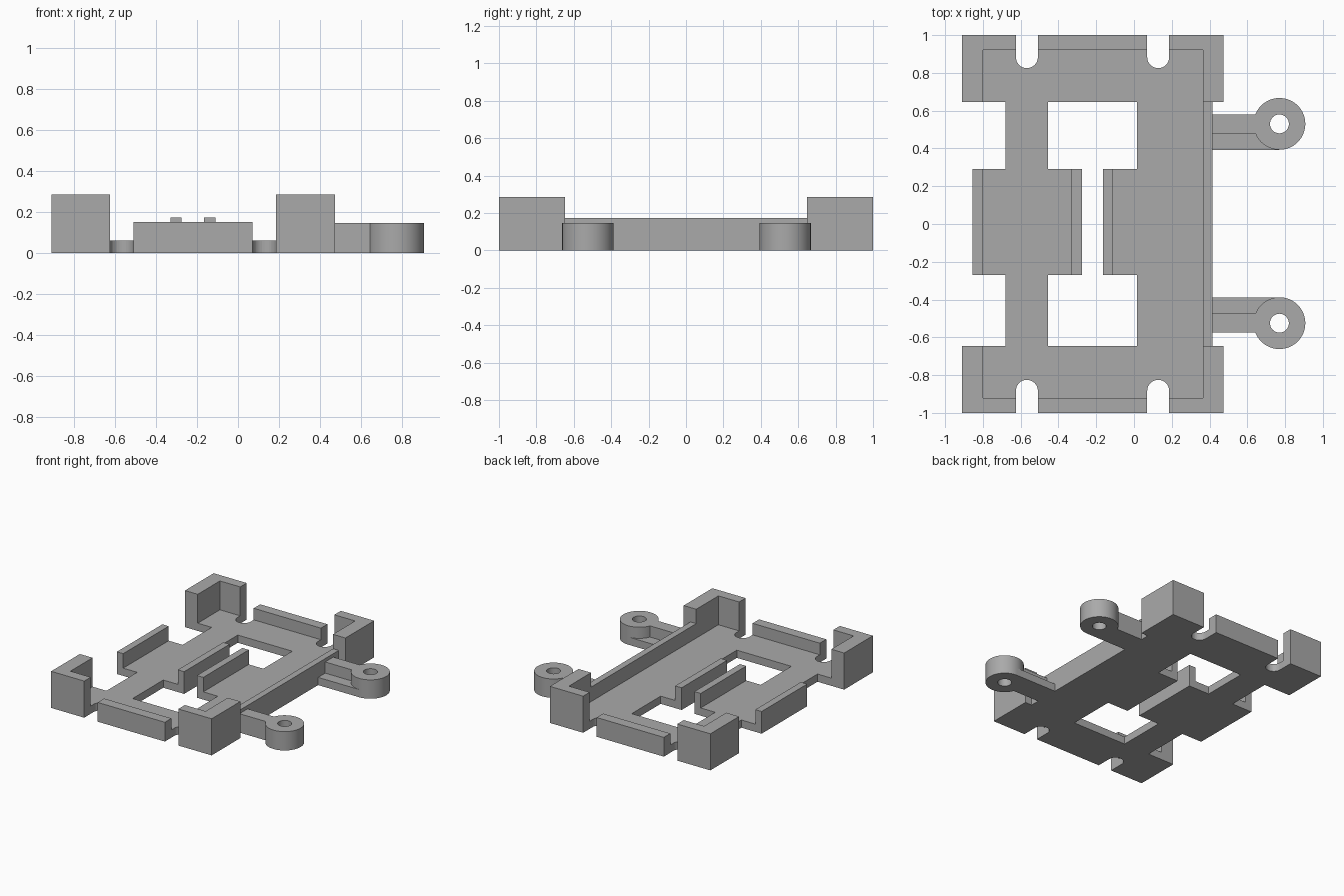
import bpy, bmesh
from math import sin, cos, pi, asin

cube = bpy.data.objects.get("Cube")
if cube:
    bpy.data.objects.remove(cube)

grey = bpy.data.materials.new("plain grey")
grey.use_nodes = True
colour = (0.4, 0.4, 0.4, 1)
grey.diffuse_color = colour
grey.node_tree.nodes["Principled BSDF"].inputs["Base Color"].default_value = colour


def arc(cx, cy, r, a0, a1, n):
    return [(cx + r * cos(a0 + (a1 - a0) * i / n), cy + r * sin(a0 + (a1 - a0) * i / n))
            for i in range(n + 1)]


def slab(name, loops, z0, z1, smooth=False):
    """Extrude a flat outline (further loops are holes) from z0 to z1."""
    curve = bpy.data.curves.new(name, "CURVE")
    curve.dimensions, curve.fill_mode = "2D", "BOTH"
    curve.extrude = (z1 - z0) / 2
    for loop in loops:
        spline = curve.splines.new("POLY")
        spline.points.add(len(loop) - 1)
        for p, (x, y) in zip(spline.points, loop):
            p.co = (x, y, 0, 1)
        spline.use_cyclic_u = True
    temp = bpy.data.objects.new(name + " outline", curve)
    bpy.context.collection.objects.link(temp)
    bpy.context.view_layer.update()
    graph = bpy.context.evaluated_depsgraph_get()
    mesh = bpy.data.meshes.new_from_object(temp.evaluated_get(graph))
    bpy.data.objects.remove(temp)
    bm = bmesh.new()
    bm.from_mesh(mesh)
    bmesh.ops.translate(bm, verts=bm.verts, vec=(0, 0, (z0 + z1) / 2))
    bmesh.ops.remove_doubles(bm, verts=bm.verts, dist=0.0002)
    bmesh.ops.recalc_face_normals(bm, faces=bm.faces)
    for f in bm.faces:
        f.smooth = False
    bm.to_mesh(mesh)
    bm.free()
    mesh.materials.clear()
    mesh.materials.append(grey)
    obj = bpy.data.objects.new(name, mesh)
    bpy.context.collection.objects.link(obj)
    if smooth:
        bpy.ops.object.select_all(action="DESELECT")
        obj.select_set(True)
        bpy.context.view_layer.objects.active = obj
        bpy.ops.object.shade_smooth_by_angle(angle=pi / 6)
    return obj


def rect(x0, x1, y0, y1):
    return [(x0, y0), (x1, y0), (x1, y1), (x0, y1)]


# Main dimensions
LEFT, RIGHT = -0.91, 0.473      # outer ends of the cross bars
IN_L, IN_R, IN_Y = -0.80, 0.365, 0.92   # inside faces of the walls
BAR = 0.647                     # inner edge of the cross bars
RAIL = 0.415                    # outer face of the long side wall
PAD0, PAD1 = -0.27, 0.29        # extent of the middle pads
FLOOR, LOW, MID, HIGH = 0.06, 0.15, 0.173, 0.285
NOTCHES, NR = (-0.567, 0.128), 0.058

# Floor plate with rounded end notches and one opening around the pads
front_edge, back_edge = [], []
for nx in NOTCHES:
    cy = 0.825 - NR
    cy = 0.825 + NR
    front_edge += [(nx - NR, -1)] + arc(nx, -cy, NR, pi, 0, 16) + [(nx + NR, -1)]
back_edge = [(x, -y) for x, y in reversed(front_edge)]
outline = ([(LEFT, -1)] + front_edge
           + [(RIGHT, -1), (RIGHT, -BAR), (RAIL, -BAR), (RAIL, BAR), (RIGHT, BAR), (RIGHT, 1)]
           + back_edge
           + [(LEFT, 1), (LEFT, BAR), (-0.68, BAR), (-0.68, PAD1), (-0.855, PAD1),
              (-0.855, PAD0), (-0.68, PAD0), (-0.68, -BAR), (LEFT, -BAR)])
opening = [(-0.455, -BAR), (0.015, -BAR), (0.015, PAD0), (-0.165, PAD0), (-0.165, PAD1),
           (0.015, PAD1), (0.015, BAR), (-0.455, BAR), (-0.455, PAD1), (-0.275, PAD1),
           (-0.275, PAD0), (-0.455, PAD0)]
slab("floor_plate", [outline, opening], 0, FLOOR)

# Tall corner walls and low end walls, front and back
for side, s in (("front", -1), ("back", 1)):
    for hand, outer, inner, end in (("right", LEFT, IN_L, NOTCHES[0] - NR),
                                    ("left", RIGHT, IN_R, NOTCHES[1] + NR)):
        corner = [(outer, BAR), (inner, BAR), (inner, IN_Y), (end, IN_Y), (end, 1), (outer, 1)]
        slab(f"{side}_{hand}_corner_wall", [[(x, s * y) for x, y in corner]], FLOOR, HIGH)
    slab(f"{side}_end_wall", [rect(NOTCHES[0] + NR, NOTCHES[1] - NR, *sorted((s * IN_Y, s)))],
         FLOOR, LOW)

# Long side wall and the lips of the middle pads
slab("long_side_wall", [rect(IN_R, RAIL, -BAR, BAR)], FLOOR, MID)
for name, x in (("outer_pad_lip", -0.855), ("inner_pad_lip", -0.33), ("facing_pad_lip", -0.165)):
    slab(name, [rect(x, x + 0.055, PAD0, PAD1)], FLOOR, MID)

# Screw eyes on arms, each with a low web beside the arm
EX, ER, HALF = 0.77, 0.137, 0.05
a = asin(HALF / ER)
for side, s, cy in (("front", -1, -0.525), ("back", 1, 0.53)):
    def place(pts):
        return [(x, cy + s * y) for x, y in pts]
    eye = [(RAIL, HALF), (RAIL, -HALF)] + arc(EX, 0, ER, pi + a, 3 * pi - a, 56)
    hole = arc(EX, 0, 0.05, 0, 2 * pi, 32)[:-1]
    slab(f"{side}_screw_eye", [place(eye), place(hole)], 0, 0.147, True)
    web = [(RAIL, -HALF)] + arc(EX, 0, ER, pi + a, 1.5 * pi, 12) + [(RAIL, -ER)]
    slab(f"{side}_arm_web", [place(web)], 0, FLOOR)
